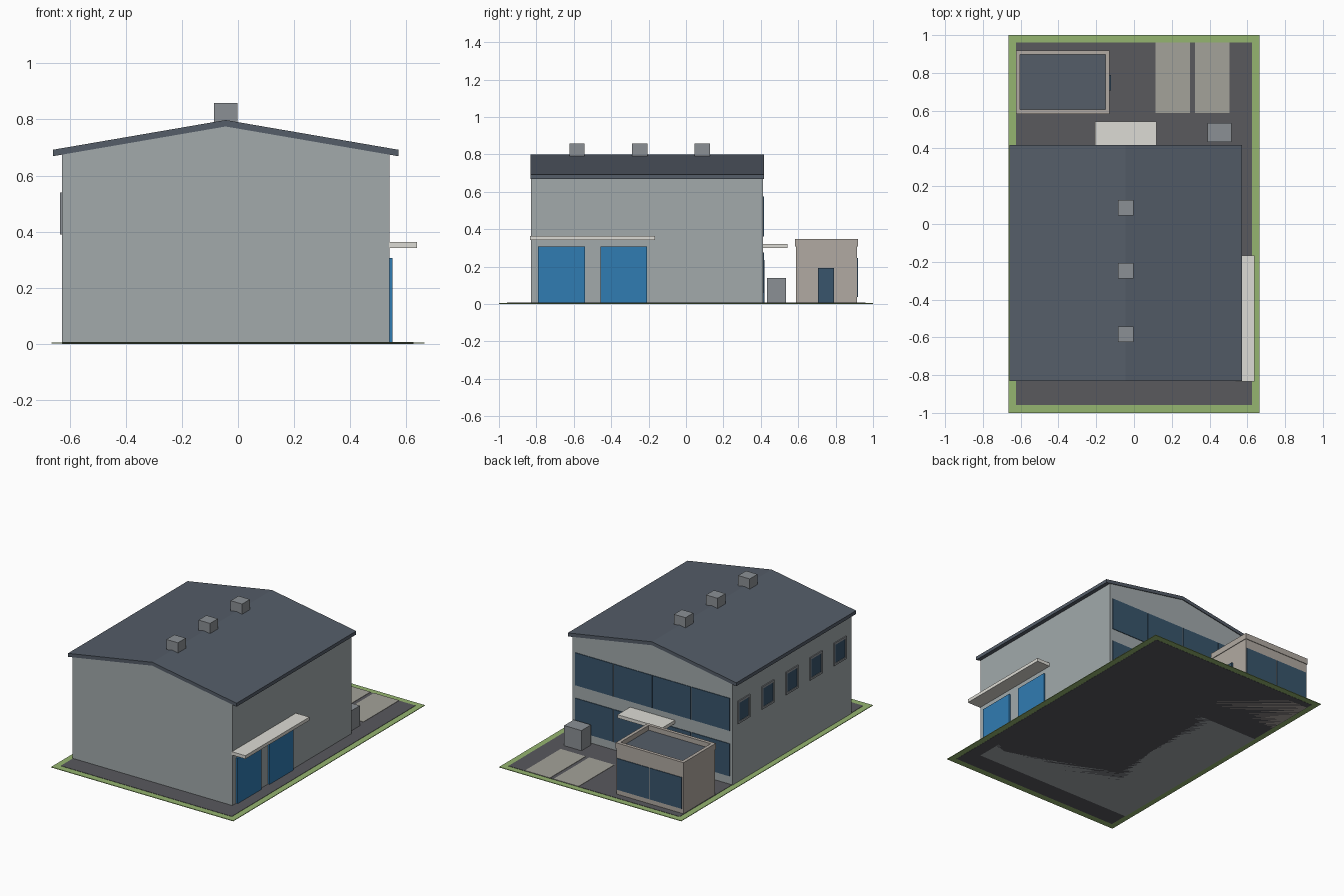
import bpy, bmesh

if "Cube" in bpy.data.objects:
    bpy.data.objects.remove(bpy.data.objects["Cube"])

# Materials
def mat(name, r, g, b):
    m = bpy.data.materials.new(name)
    m.diffuse_color = (r, g, b, 1)
    m.use_nodes = True
    m.node_tree.nodes["Principled BSDF"].inputs["Base Color"].default_value = m.diffuse_color
    return m

GRASS = mat("grass", 0.30, 0.46, 0.16)
ASPHALT = mat("asphalt", 0.10, 0.10, 0.11)
WALL = mat("wall_cladding", 0.36, 0.40, 0.41)
ROOF = mat("roof_sheet", 0.09, 0.11, 0.14)
BLUE = mat("door_blue", 0.03, 0.20, 0.45)
GLASS = mat("glass", 0.04, 0.09, 0.15)
WHITE = mat("canopy_white", 0.72, 0.71, 0.66)
BEIGE = mat("annex_render", 0.44, 0.40, 0.36)
PAVE = mat("paving", 0.37, 0.36, 0.32)
METAL = mat("metal", 0.26, 0.28, 0.30)


def finish(name, bm, m):
    bmesh.ops.recalc_face_normals(bm, faces=bm.faces)
    me = bpy.data.meshes.new(name)
    bm.to_mesh(me)
    bm.free()
    ob = bpy.data.objects.new(name, me)
    me.materials.append(m)
    bpy.context.collection.objects.link(ob)
    return ob


def box(name, x, y, z, m):
    bm = bmesh.new()
    bmesh.ops.create_cube(bm, size=1)
    for v in bm.verts:
        v.co = [r[0] if c < 0 else r[1] for c, r in zip(v.co, (x, y, z))]
    return finish(name, bm, m)


# Extrude an x-z profile along y
def prism(name, pts, y0, y1, m):
    bm = bmesh.new()
    f = bm.faces.new([bm.verts.new((x, y0, z)) for x, z in pts])
    ext = bmesh.ops.extrude_face_region(bm, geom=[f])
    for v in ext["geom"]:
        if isinstance(v, bmesh.types.BMVert):
            v.co.y = y1
    return finish(name, bm, m)


# Rectangular ring: four bars without overlap
def ring(name, a, b, t, place, m):
    (a0, a1), (b0, b1) = a, b
    bars = [((a0, a1), (b0, b0 + t)), ((a0, a1), (b1 - t, b1)),
            ((a0, a0 + t), (b0 + t, b1 - t)), ((a1 - t, a1), (b0 + t, b1 - t))]
    for i, (p, q) in enumerate(bars):
        box(f"{name}_{i + 1}", *place(p, q), m)


# Site
box("grass_border", (-0.665, 0.665), (-1, 1), (0.001, 0.005), GRASS)
box("asphalt_yard", (-0.625, 0.625), (-0.957, 0.96), (0, 0.007), ASPHALT)
for i, x in enumerate((0.113, 0.322)):
    box(f"parking_bay_{i + 1}", (x, x + 0.183), (0.587, 0.96), (0.006, 0.009), PAVE)

# Main hall and gable roof
Y0, Y1, RX = -0.83, 0.414, -0.044
prism("hall_walls", [(-0.628, 0), (0.54, 0), (0.54, 0.675), (RX, 0.777), (-0.628, 0.675)],
      Y0, Y1 - 0.002, WALL)
prism("gable_roof", [(-0.66, 0.669), (RX, 0.775), (0.572, 0.669),
                     (0.572, 0.692), (RX, 0.798), (-0.66, 0.692)], Y0 - 0.002, Y1 + 0.003, ROOF)
for i, y in enumerate((-0.583, -0.248, 0.087)):
    box(f"roof_vent_{i + 1}", (RX - 0.042, RX + 0.042), (y - 0.041, y + 0.041), (0.78, 0.858), METAL)

# Loading doors and canopy on the right side
for i, y in enumerate((-0.79, -0.458)):
    box(f"loading_door_{i + 1}", (0.535, 0.551), (y, y + 0.249), (0.005, 0.307), BLUE)
box("loading_canopy", (0.538, 0.638), (-0.834, -0.166), (0.342, 0.364), WHITE)

# Back facade: two bands of glazing, entrance door and canopy
for r, z in enumerate((0.06, 0.36)):
    for c in range(4):
        x = RX - 0.565 + c * 0.2835
        box(f"back_window_{r + 1}_{c + 1}", (x, x + 0.278), (0.405, 0.416), (z, z + 0.215), GLASS)
box("entrance_door", (RX - 0.085, RX + 0.085), (0.405, 0.420), (0.005, 0.236), GLASS)
box("entrance_canopy", (-0.207, 0.12), (0.408, 0.543), (0.299, 0.321), WHITE)

# Framed windows on the left side
for i in range(5):
    y = -0.206 + (i - 2) * 0.251
    ring(f"side_frame_{i + 1}", (y - 0.065, y + 0.065), (0.39, 0.54), 0.014,
         lambda p, q: ((-0.634, -0.62), p, q), METAL)
    box(f"side_window_{i + 1}", (-0.630, -0.62), (y - 0.051, y + 0.051), (0.404, 0.526), GLASS)

# Annex with parapet, windows and door
box("annex_walls", (-0.622, -0.133), (0.587, 0.915), (0, 0.308), BEIGE)
box("annex_roof", (-0.61, -0.145), (0.60, 0.90), (0.30, 0.315), ROOF)
ring("annex_parapet", (-0.626, -0.129), (0.583, 0.919), 0.022,
     lambda p, q: (p, q, (0.308, 0.347)), BEIGE)
for i, x in enumerate((-0.612, -0.372)):
    box(f"annex_window_{i + 1}", (x, x + 0.234), (0.905, 0.919), (0.038, 0.245), GLASS)
box("annex_door", (-0.14, -0.123), (0.706, 0.79), (0.005, 0.192), GLASS)

# Plant unit by the back wall
box("plant_unit", (0.39, 0.517), (0.434, 0.534), (0.005, 0.14), METAL)
